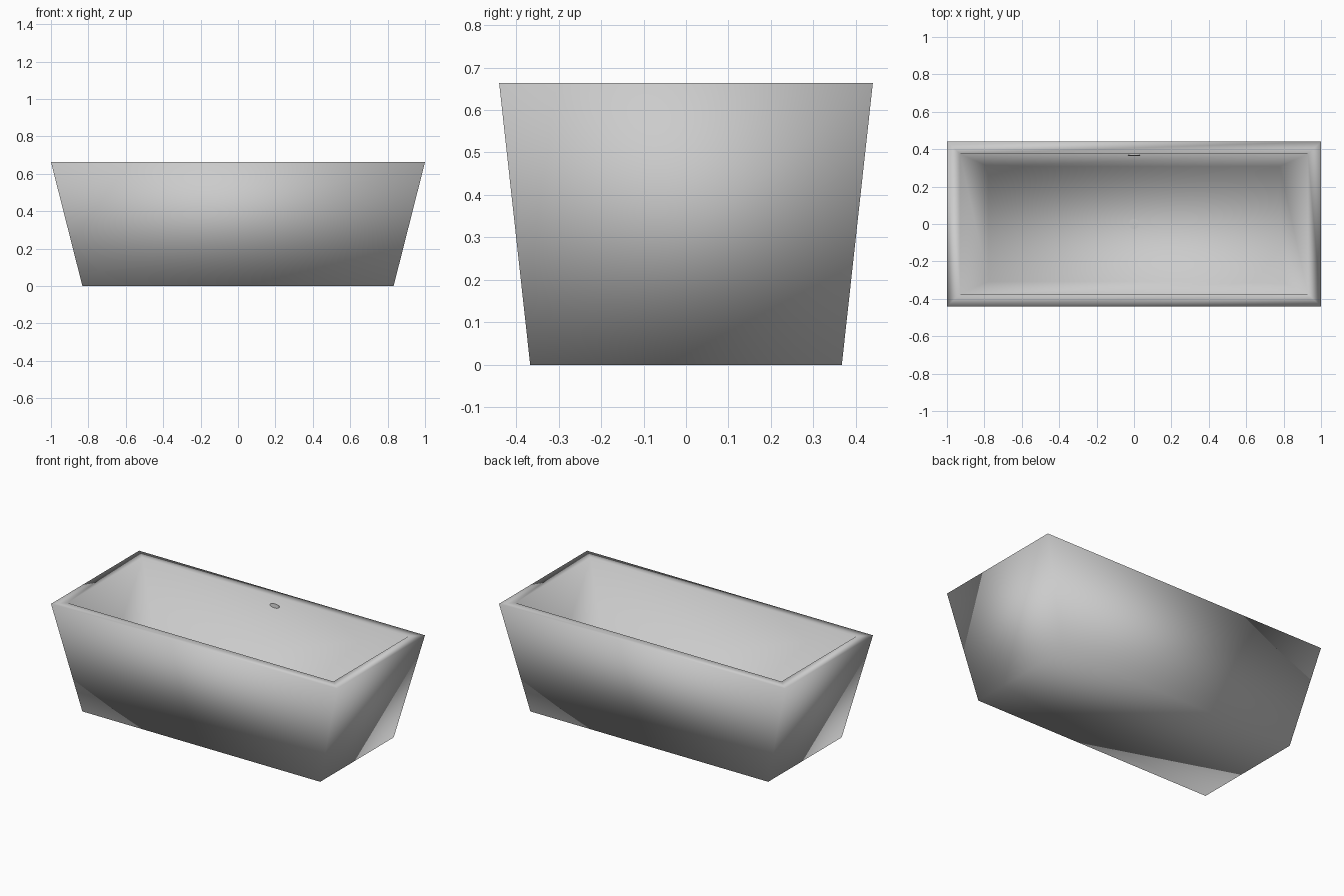
import bpy, bmesh, math
from mathutils import Matrix

if "Cube" in bpy.data.objects:
    bpy.data.objects.remove(bpy.data.objects["Cube"])

H, FLOOR = 0.663, 0.066


def add_object(name, bm):
    bmesh.ops.recalc_face_normals(bm, faces=bm.faces)
    mesh = bpy.data.meshes.new(name)
    bm.to_mesh(mesh)
    bm.free()
    obj = bpy.data.objects.new(name, mesh)
    bpy.context.collection.objects.link(obj)
    return obj


# Tapered tub: rectangular rings from outer base, up over the rim, down to basin floor
bm = bmesh.new()
rings = []
for hx, hy, z in [(0.832, 0.367, 0), (1.0, 0.44, H), (0.93, 0.375, H),
                  (0.78, 0.308, FLOOR)]:
    rings.append([bm.verts.new((sx * hx, sy * hy, z))
                  for sx, sy in [(-1, -1), (1, -1), (1, 1), (-1, 1)]])
for a, b in zip(rings, rings[1:]):
    for i in range(4):
        j = (i + 1) % 4
        bm.faces.new((a[i], a[j], b[j], b[i]))
bm.faces.new(rings[0])
bm.faces.new(rings[-1])
for f in bm.faces:
    f.smooth = True
add_object("bathtub_shell", bm)


def add_disc(name, radius, depth, matrix):
    bm = bmesh.new()
    bmesh.ops.create_cone(bm, cap_ends=True, segments=32, radius1=radius,
                          radius2=radius, depth=depth, matrix=matrix)
    return add_object(name, bm)


# Drain plug in the centre of the basin floor
add_disc("drain", 0.027, 0.008, Matrix.Translation((0, 0, FLOOR)))

# Overflow slot cover, flattened disc lying on the sloping back wall
tilt = math.atan2(0.375 - 0.308, H - FLOOR)
z = 0.61
y = 0.375 - (H - z) * math.tan(tilt)
add_disc("overflow_cover", 0.032, 0.008,
         Matrix.Translation((0, y, z))
         @ Matrix.Rotation(math.pi / 2 - tilt, 4, 'X')
         @ Matrix.Diagonal((1, 0.4, 1, 1)))
